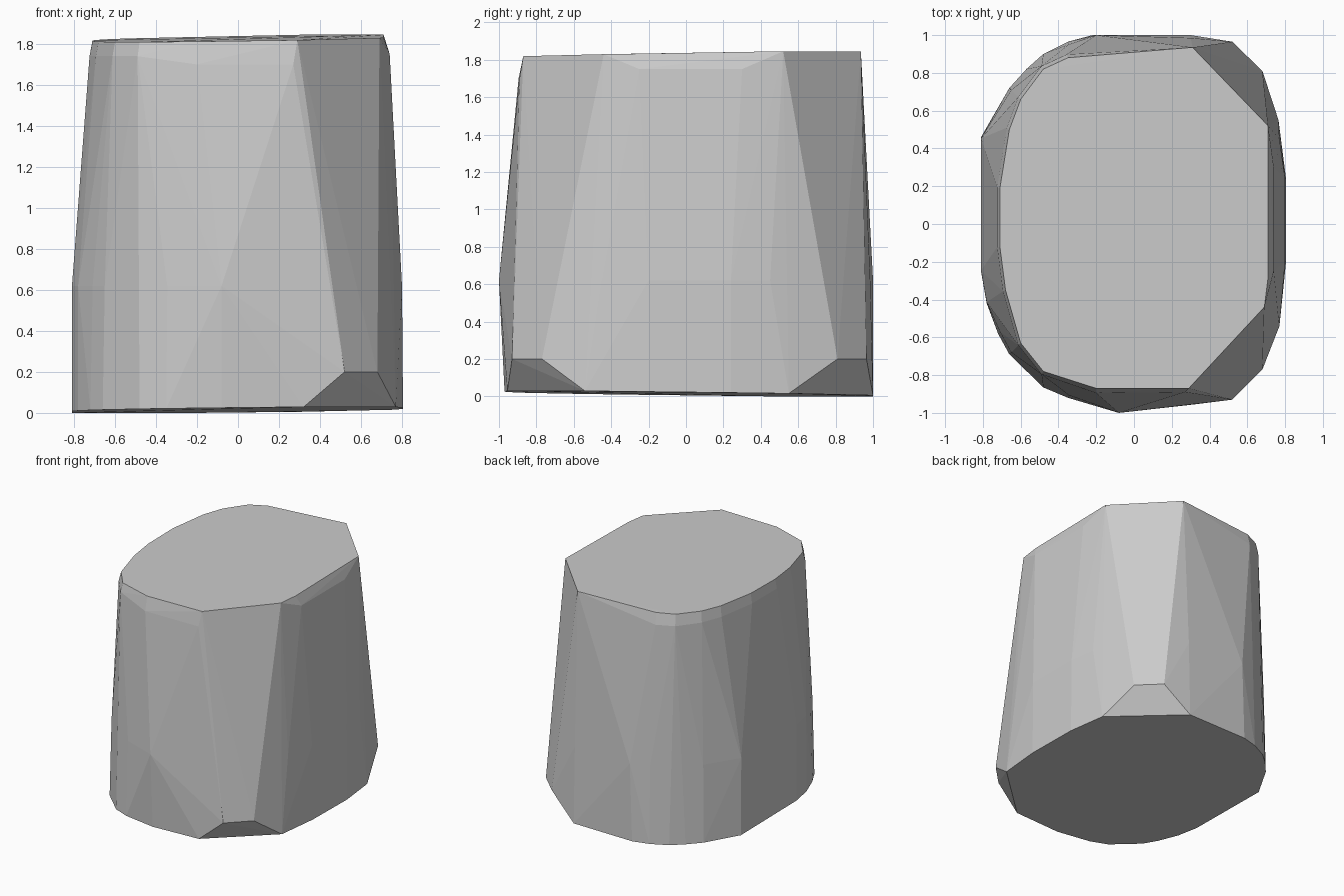
import bpy, bmesh, math

if "Cube" in bpy.data.objects:
    bpy.data.objects.remove(bpy.data.objects["Cube"])

# Top rim outline (x, y)
top = [(-.71, .19), (-.66, .5), (-.6, .66), (-.48, .82), (-.35, .88), (.31, .935),
       (.71, .52), (.71, -.28), (.69, -.44), (.29, -.87), (-.2, -.87),
       (-.48, -.78), (-.6, -.63), (-.68, -.35), (-.71, -.12)]

# Left side of the bulging body, shared by the middle and foot rings
left = [(-.35, .965), (-.48, .9), (-.57, .82), (-.66, .72), (-.81, .46), (-.81, -.25),
        (-.78, -.42), (-.72, -.58), (-.66, -.69), (-.48, -.865), (-.35, -.92)]

# Right side at the middle and at the foot
middle = [(-.08, -1), (.25, -.95), (.46, -.91), (.68, -.68), (.76, -.45), (.8, -.2),
          (.8, .24), (.77, .45), (.69, .73), (.45, .96), (.3, .985), (-.2, 1)]
foot = [(-.08, -.97), (.32, -.955), (.77, -.54), (.805, -.2), (.805, .24),
        (.765, .55), (.3, 1), (-.22, 1)]

# Chamfered corner points just above the foot
corners = [(.52, -.93), (.68, -.77), (.68, .81), (.52, .965)]


def top_z(x, y):
    return min(1.845, 1.825 + .014 * x + .012 * y)


def foot_z(x, y):
    return max(0, .0106 * (x + .81) + .012 * (.46 - y))


pts = [(x, y, top_z(x, y)) for x, y in top]
# Shoulder just under the rim, softening the rounded edges
pts += [(x * 1.02, y * 1.02, 1.74) for x, y in top if x < -.3]
pts += [(-.2, -.895, 1.7), (.27, -.89, 1.7), (.74, -.25, 1.75), (.74, .3, 1.75),
        (.31, .935, 1.845), (.71, .52, 1.845)]
pts += [(x, y, .2) for x, y in corners]
pts += [(x, y, .62) for x, y in middle]
pts += [(x * (1 if abs(y) < .5 else .985), y * .985, .62) for x, y in left]
pts += [(x, y, foot_z(x, y)) for x, y in left + foot]

# Faceted block: convex skin over the rings
bm = bmesh.new()
for p in pts:
    bm.verts.new(p)
res = bmesh.ops.convex_hull(bm, input=bm.verts[:])
inner = {g for g in res["geom_interior"] + res["geom_unused"] if isinstance(g, bmesh.types.BMVert)}
bmesh.ops.delete(bm, geom=list(inner), context='VERTS')
bmesh.ops.dissolve_limit(bm, angle_limit=math.radians(1), verts=bm.verts[:], edges=bm.edges[:])
bmesh.ops.recalc_face_normals(bm, faces=bm.faces[:])

mesh = bpy.data.meshes.new("faceted_block")
bm.to_mesh(mesh)
bm.free()
bpy.context.collection.objects.link(bpy.data.objects.new("faceted_block", mesh))
